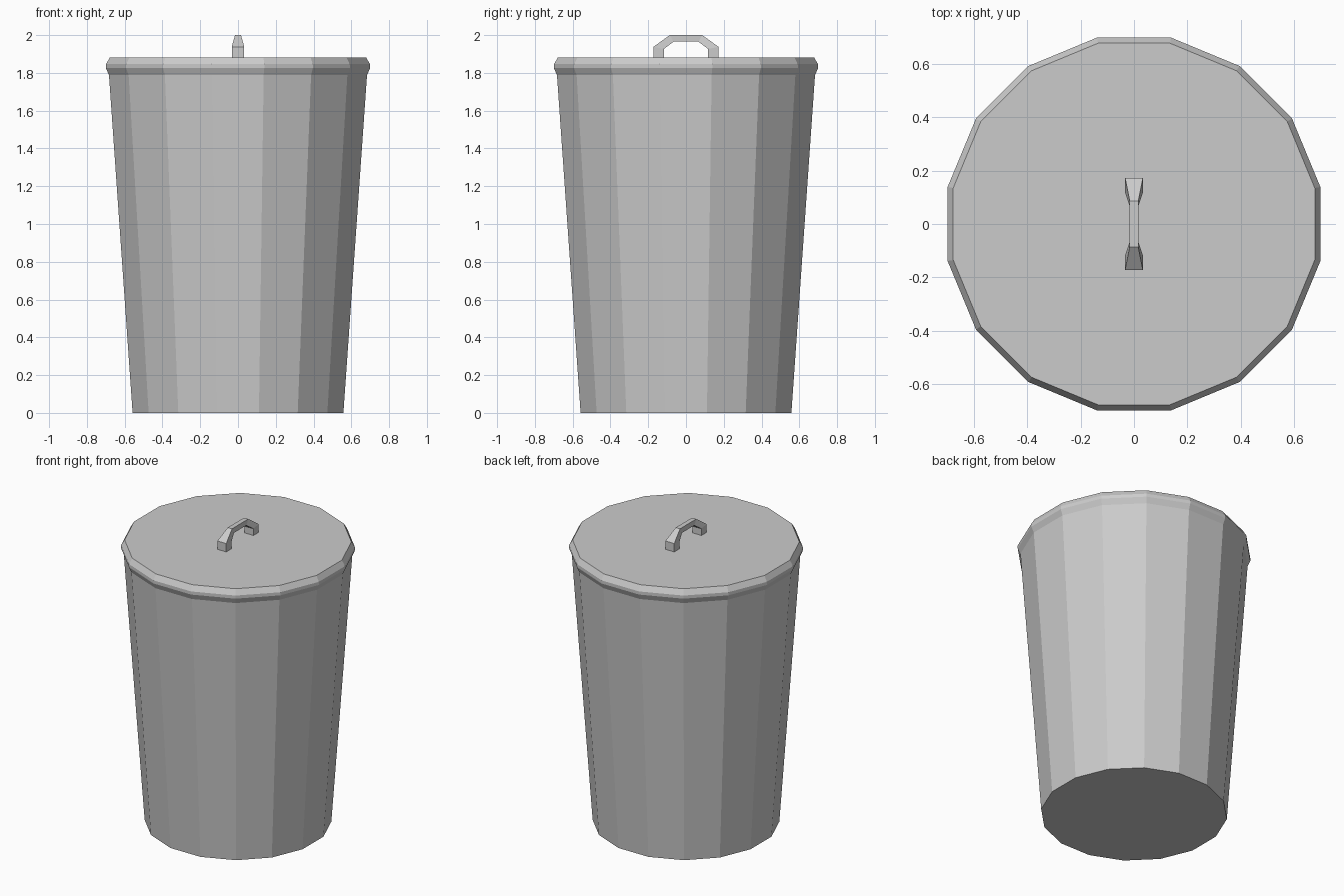
import bpy, bmesh
from math import cos, sin, pi

if "Cube" in bpy.data.objects:
    bpy.data.objects.remove(bpy.data.objects["Cube"])

SIDES = 16


def finish(name, bm):
    bmesh.ops.recalc_face_normals(bm, faces=bm.faces)
    mesh = bpy.data.meshes.new(name)
    bm.to_mesh(mesh)
    bm.free()
    obj = bpy.data.objects.new(name, mesh)
    bpy.context.collection.objects.link(obj)
    return obj


def loft(name, rings):
    """Join equal-length vertex loops into a closed flat-faced solid."""
    bm = bmesh.new()
    loops = [[bm.verts.new(p) for p in ring] for ring in rings]
    for a, b in zip(loops, loops[1:]):
        for i in range(len(a)):
            j = (i + 1) % len(a)
            bm.faces.new((a[i], a[j], b[j], b[i]))
    bm.faces.new(loops[0])
    bm.faces.new(loops[-1])
    return finish(name, bm)


def polygon_ring(half_width, z):
    """Ring with flat sides facing the axes, sized across its flats."""
    r = half_width / cos(pi / SIDES)
    angles = [(i + 0.5) * 2 * pi / SIDES for i in range(SIDES)]
    return [(r * cos(a), r * sin(a), z) for a in angles]


# Tapered bin
loft("bin_body", [polygon_ring(0.558, 0), polygon_ring(0.683, 1.788)])

# Lid with bevelled rim
lid_profile = [(0.683, 1.788), (0.699, 1.825), (0.699, 1.846), (0.678, 1.882)]
loft("lid", [polygon_ring(w, z) for w, z in lid_profile])

# Arched handle: outer y, outer z, inner y, inner z, half width
stations = [(0.172, 1.88, 0.117, 1.88, 0.033),
            (0.172, 1.938, 0.117, 1.927, 0.033),
            (0.086, 2.0, 0.066, 1.965, 0.016)]
path = [(s, st) for s, sts in ((-1, stations), (1, stations[::-1])) for st in sts]
loft("lid_handle", [[(-w, s * yo, zo), (w, s * yo, zo), (w, s * yi, zi), (-w, s * yi, zi)]
                    for s, (yo, zo, yi, zi, w) in path])
